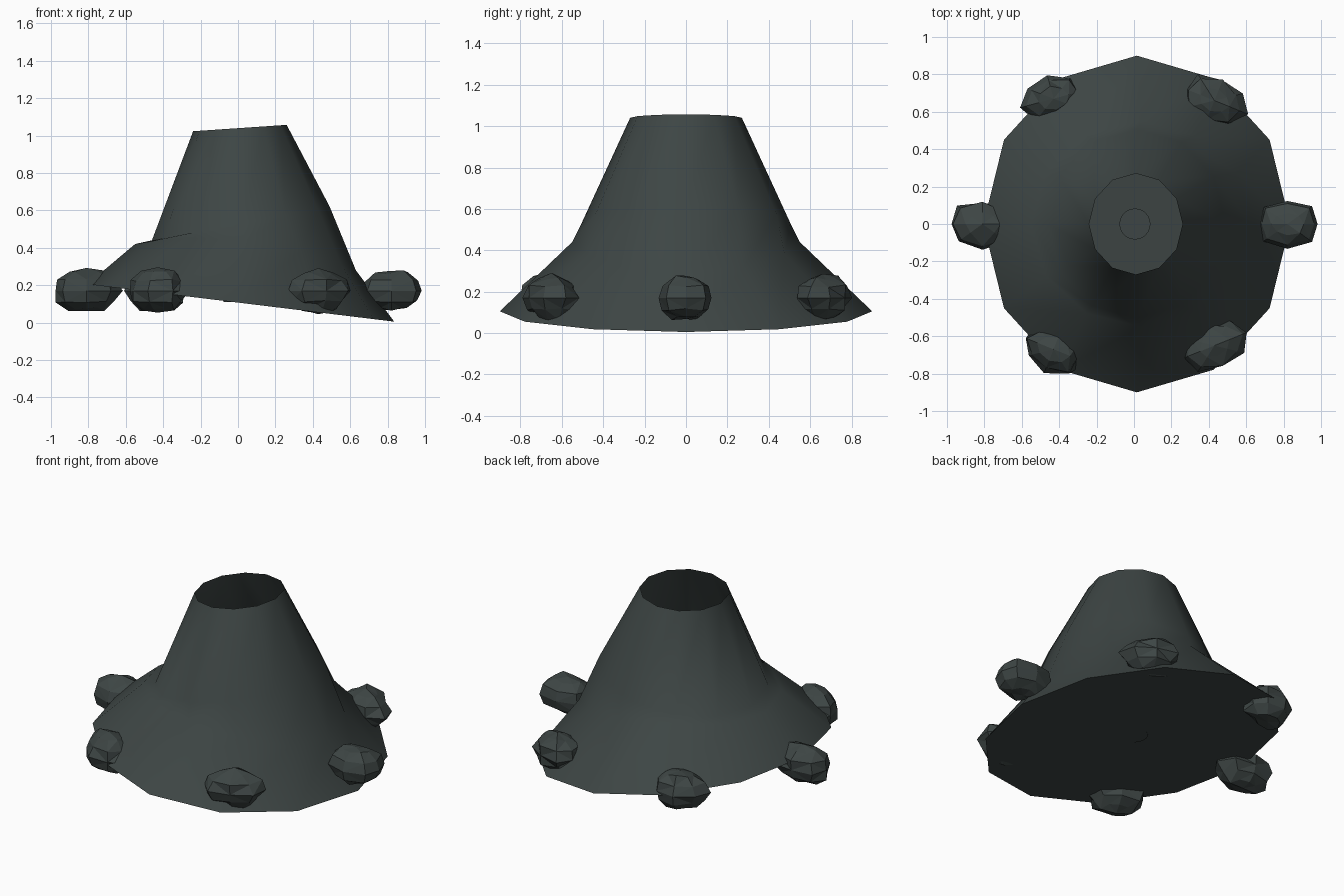
import bpy, bmesh, math, random
from mathutils import Matrix, Vector

cube = bpy.data.objects.get("Cube")
if cube:
    bpy.data.objects.remove(cube, do_unlink=True)


def material(name, rgb):
    m = bpy.data.materials.new(name)
    m.use_nodes = True
    m.diffuse_color = (*rgb, 1)
    m.node_tree.nodes["Principled BSDF"].inputs["Base Color"].default_value = (*rgb, 1)
    return m


stone = material("dark basalt", (0.047, 0.060, 0.058))
SIDES = 12


def add_object(name, bm, smooth_angle=None):
    mesh = bpy.data.meshes.new(name)
    bm.to_mesh(mesh)
    bm.free()
    mesh.materials.append(stone)
    ob = bpy.data.objects.new(name, mesh)
    bpy.context.collection.objects.link(ob)
    if smooth_angle:
        bpy.ops.object.select_all(action="DESELECT")
        ob.select_set(True)
        bpy.context.view_layer.objects.active = ob
        bpy.ops.object.shade_smooth_by_angle(angle=math.radians(smooth_angle))
    return ob


# Vent cone: tilted rings, given as centre x, radius x, radius y, height, tilt, side lift
RINGS = [
    (0.015, 0.82, 0.90, 0.105, -0.10, 0.0),
    (0.04, 0.59, 0.55, 0.35, -0.07, 0.09),
    (0.015, 0.475, 0.505, 0.53, 0.09, 0.0),
    (0.01, 0.25, 0.27, 1.04, 0.017, 0.0),
]
bm = bmesh.new()
loops = []
for cx, rx, ry, z, tilt, lift in RINGS:
    loop = []
    for i in range(SIDES):
        a = math.tau * i / SIDES
        c, s = math.cos(a), math.sin(a)
        loop.append(bm.verts.new((cx + rx * c, ry * s, z + tilt * c + lift * s * s)))
    loops.append(loop)
for low, high in zip(loops, loops[1:]):
    for i in range(SIDES):
        j = (i + 1) % SIDES
        bm.faces.new((low[i], low[j], high[j], high[i]))
bm.faces.new(loops[0][::-1])
add_object("vent_cone", bm, 60)

# Small round vent on the floor inside the cone
bm = bmesh.new()
bmesh.ops.create_cone(bm, cap_ends=True, segments=24, radius1=0.083, radius2=0.083, depth=0.04,
                      matrix=Matrix.Translation((0.005, 0, 0.13)))
add_object("vent_mouth", bm)

# Ring of faceted boulders around the foot: x, y, turn in degrees
random.seed(4)
BOULDERS = [
    ("left", 0.82, 0.0, 0),
    ("back_left", 0.43, 0.66, -22),
    ("back_right", -0.43, 0.67, 15),
    ("right", -0.81, 0.0, 0),
    ("front_right", -0.43, -0.67, -22),
    ("front_left", 0.43, -0.65, 22),
]
for side, x, y, turn in BOULDERS:
    bm = bmesh.new()
    bmesh.ops.create_uvsphere(bm, u_segments=8, v_segments=6, radius=1)
    for v in bm.verts:
        v.co *= random.uniform(0.86, 1.08)
        v.co = Vector((v.co.x * 0.18, v.co.y * 0.13, v.co.z * 0.117))
    bm.transform(Matrix.Translation((x, y, 0.17)) @ Matrix.Rotation(math.radians(turn), 4, "Z"))
    bmesh.ops.triangulate(bm, faces=bm.faces[:])
    add_object("boulder_" + side, bm)
